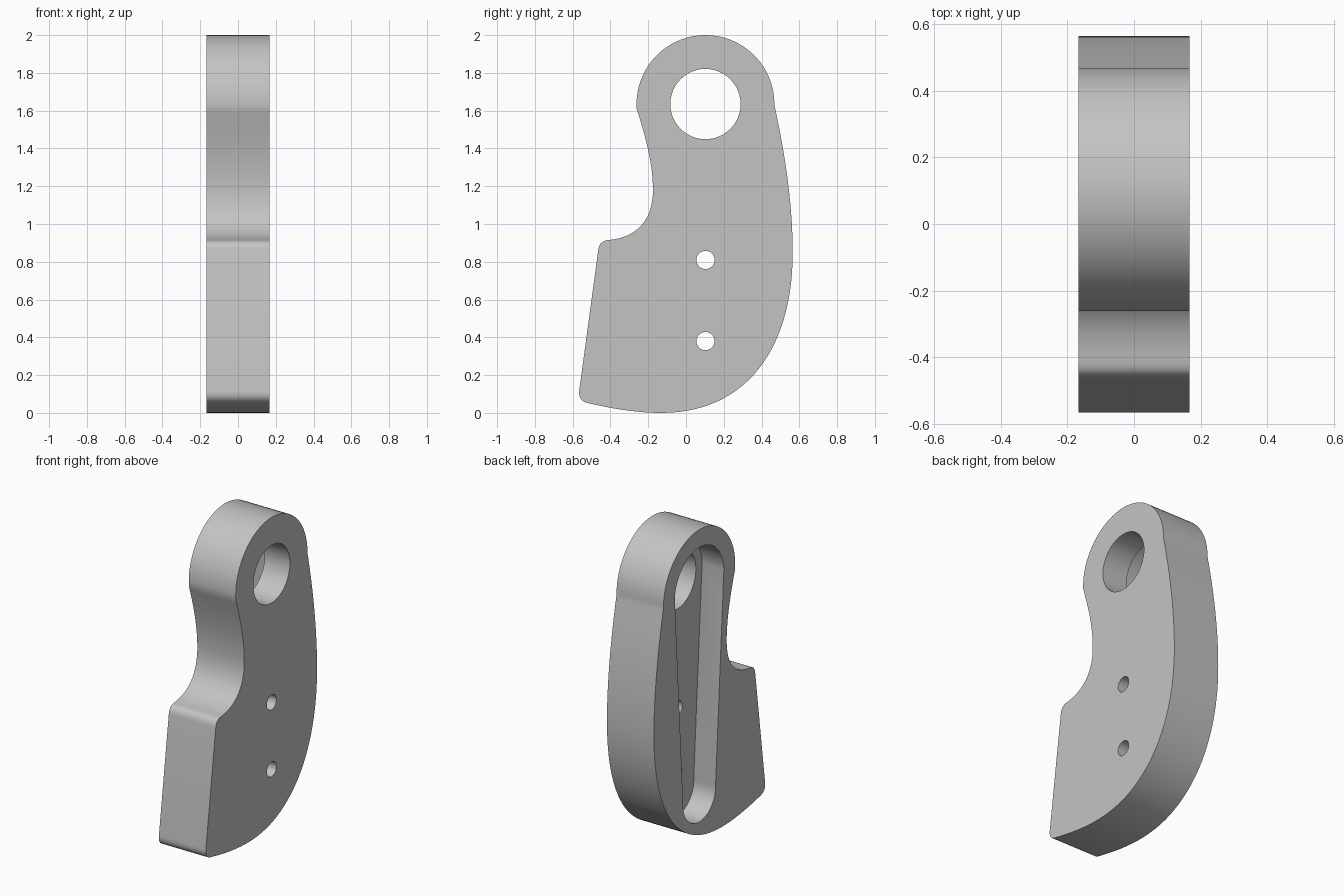
import bpy, bmesh
from math import pi, sin, cos
from mathutils import Vector
from mathutils.geometry import interpolate_bezier

cube = bpy.data.objects.get("Cube")
if cube:
    bpy.data.objects.remove(cube, do_unlink=True)

HALF = 0.167                 # half thickness along x
HEAD = (0.103, 1.635)        # centre of the rounded head (y, z)

grey = bpy.data.materials.new("light grey")
grey.use_nodes = True
grey.diffuse_color = (0.55, 0.55, 0.55, 1)
grey.node_tree.nodes["Principled BSDF"].inputs["Base Color"].default_value = (0.55, 0.55, 0.55, 1)


def arc(centre, radius, start, end, steps):
    angles = [start + (end - start) * i / steps for i in range(steps + 1)]
    return [(centre[0] + radius * cos(a), centre[1] + radius * sin(a)) for a in angles]


def curve(start, handle_a, handle_b, end, steps):
    pts = [Vector((*p, 0)) for p in (start, handle_a, handle_b, end)]
    return [(p.x, p.y) for p in interpolate_bezier(*pts, steps + 1)]


def plate(name, outline, x0, x1):
    """Extrude a closed (y, z) outline from x0 to x1."""
    bm = bmesh.new()
    face = bm.faces.new([bm.verts.new((x0, y, z)) for y, z in outline])
    grown = bmesh.ops.extrude_face_region(bm, geom=[face])["geom"]
    moved = [v for v in grown if isinstance(v, bmesh.types.BMVert)]
    bmesh.ops.translate(bm, verts=moved, vec=(x1 - x0, 0, 0))
    bmesh.ops.recalc_face_normals(bm, faces=bm.faces)
    mesh = bpy.data.meshes.new(name)
    bm.to_mesh(mesh)
    bm.free()
    mesh.materials.append(grey)
    obj = bpy.data.objects.new(name, mesh)
    bpy.context.collection.objects.link(obj)
    return obj


# Body outline: head, curved back, rounded base, toe and hollow neck
sections = [
    arc(HEAD, 0.365, pi + 0.07, 0, 40),
    curve((0.47, 1.62), (0.53, 1.35), (0.565, 1.08), (0.565, 0.85), 16),
    curve((0.565, 0.85), (0.565, 0.33), (0.31, 0), (-0.13, 0), 28),
    curve((-0.13, 0), (-0.27, 0), (-0.4, 0.025), (-0.525, 0.053), 10),
    curve((-0.525, 0.053), (-0.555, 0.06), (-0.57, 0.085), (-0.565, 0.12), 8),
    curve((-0.465, 0.86), (-0.46, 0.895), (-0.445, 0.912), (-0.41, 0.915), 8),
    curve((-0.41, 0.915), (-0.25, 0.93), (-0.175, 1.03), (-0.175, 1.18), 20),
    curve((-0.175, 1.18), (-0.175, 1.33), (-0.22, 1.48), (-0.261, 1.609), 14),
]
outline = []
for section in sections:
    for p in section:
        if not outline or (Vector(p) - Vector(outline[-1])).length > 0.004:
            outline.append(p)
if (Vector(outline[0]) - Vector(outline[-1])).length < 0.006:
    outline.pop()
body = plate("lever_body", outline, -HALF, HALF)

# Tapered blind pocket in one face
pocket = arc(HEAD, 0.25, pi - 0.06, 0.06, 32) + arc((HEAD[0], 0.285), 0.165, 0.06, -pi - 0.06, 32)
pocket = pocket[:33] + [p for p in pocket[33:]]
cutters = [plate("pocket_cutter", pocket, -HALF - 0.1, -HALF + 0.155)]

# Pivot bore and two pin holes
for name, z, radius in (("bore_cutter", HEAD[1], 0.186),
                        ("upper_pin_cutter", 0.81, 0.048),
                        ("lower_pin_cutter", 0.38, 0.048)):
    ring = arc((HEAD[0], z), radius, 0, 2 * pi, 48)[:-1]
    cutters.append(plate(name, ring, -HALF - 0.05, HALF + 0.1))

bpy.context.view_layer.objects.active = body
body.select_set(True)
for cutter in cutters:
    cut = body.modifiers.new(cutter.name, 'BOOLEAN')
    cut.operation = 'DIFFERENCE'
    cut.solver = 'EXACT'
    cut.object = cutter
    bpy.ops.object.modifier_apply(modifier=cut.name)
    bpy.data.objects.remove(cutter, do_unlink=True)

bpy.ops.object.shade_smooth_by_angle(angle=pi / 6)
